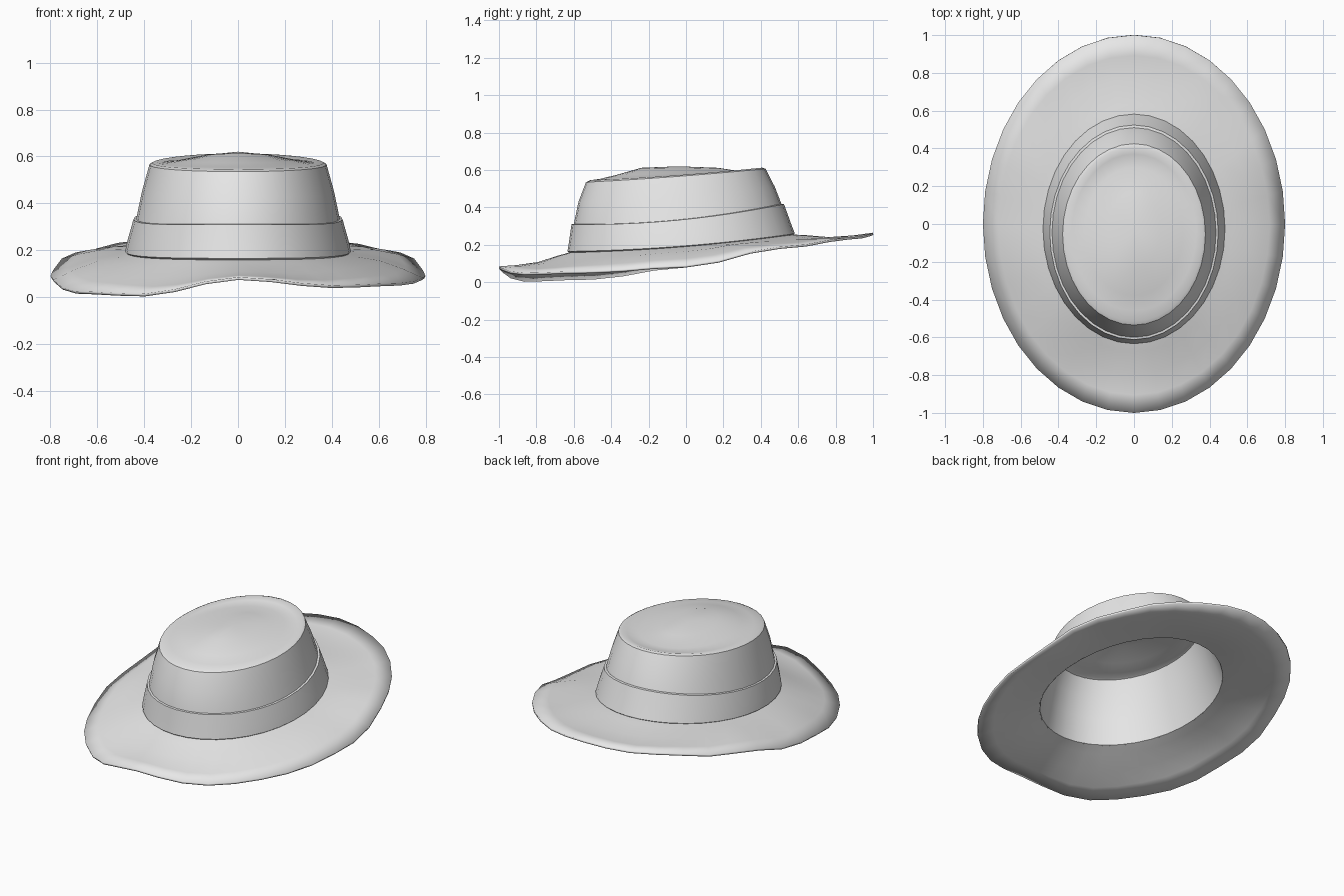
import bpy, bmesh
from math import sin, cos, pi, floor, radians

if "Cube" in bpy.data.objects:
    bpy.data.objects.remove(bpy.data.objects["Cube"])

SEG = 36

felt = bpy.data.materials.new("light grey felt")
felt.use_nodes = True
felt.diffuse_color = (0.8, 0.8, 0.8, 1)
felt.node_tree.nodes["Principled BSDF"].inputs["Base Color"].default_value = (0.8, 0.8, 0.8, 1)


def ring(half_width, front, back, z_front, z_side, z_back):
    """Oval ring, starting at the front and turning towards +x."""
    pts = []
    for i in range(SEG):
        a = 2 * pi * i / SEG
        c = cos(a)
        z = z_side + (z_front - z_back) / 2 * c + ((z_front + z_back) / 2 - z_side) * c * c
        pts.append((half_width * sin(a), (front + back) / 2 - (back - front) / 2 * c, z))
    return pts


def brim_edge():
    """Wavy outer edge: heights every 30 degrees, eased between."""
    heights = [.085, .05, .06, .09, .19, .24, .265, .245, .19, .09, .025, .014]
    pts = []
    for i, (x, y, z) in enumerate(ring(.8, -1, 1, 0, 0, 0)):
        p = i * len(heights) / SEG
        k = floor(p)
        f = p - k
        f = f * f * (3 - 2 * f)
        a, b = heights[k], heights[(k + 1) % len(heights)]
        pts.append((x, y, a + (b - a) * f))
    return pts


def blend(inner, outer, t, lift):
    """Ring between two others, raised at the sides and lowered at front and back."""
    pts = []
    for i, (p, q) in enumerate(zip(inner, outer)):
        c = cos(2 * pi * i / SEG)
        x, y, z = (u + (v - u) * t for u, v in zip(p, q))
        pts.append((x, y, z + lift * (1 - 2 * c * c)))
    return pts


def loft(name, rings, tip=None):
    bm = bmesh.new()
    loops = [[bm.verts.new(p) for p in r] for r in rings]
    for low, high in zip(loops, loops[1:]):
        for i in range(SEG):
            j = (i + 1) % SEG
            bm.faces.new((low[i], low[j], high[j], high[i]))
    if tip:
        top = bm.verts.new(tip)
        for i in range(SEG):
            bm.faces.new((loops[-1][i], loops[-1][(i + 1) % SEG], top))
    mesh = bpy.data.meshes.new(name)
    bm.to_mesh(mesh)
    bm.free()
    mesh.materials.append(felt)
    obj = bpy.data.objects.new(name, mesh)
    bpy.context.collection.objects.link(obj)
    bpy.ops.object.select_all(action='DESELECT')
    obj.select_set(True)
    bpy.context.view_layer.objects.active = obj
    bpy.ops.object.shade_smooth_by_angle(angle=radians(42))
    return obj


# Brim and crown: one continuous thin shell from the edge to the dome
base = ring(.47, -.62, .57, .16, .19, .255)
edge = brim_edge()
shell = loft("brim_and_crown", [
    edge,
    blend(base, edge, .75, .012),
    blend(base, edge, .45, .018),
    blend(base, edge, .15, .004),
    base,
    ring(.435, -.6, .51, .31, .33, .42),
    ring(.41, -.575, .475, .43, .45, .51),
    ring(.378, -.535, .425, .535, .565, .607),
    ring(.365, -.515, .408, .545, .572, .613),
    ring(.33, -.46, .37, .553, .572, .6),
    ring(.26, -.38, .3, .572, .582, .592),
    ring(.14, -.24, .17, .612, .606, .612),
], tip=(0, -.04, .62))
solid = shell.modifiers.new("thickness", 'SOLIDIFY')
solid.thickness = .012
solid.offset = -1

# Hat band: slightly proud of the crown, folded in at the top edge
loft("hat_band", [
    ring(.465, -.615, .565, .15, .18, .245),
    ring(.482, -.634, .582, .165, .193, .26),
    ring(.472, -.625, .563, .22, .24, .31),
    ring(.446, -.612, .524, .31, .332, .418),
    ring(.432, -.598, .508, .312, .334, .42),
])
